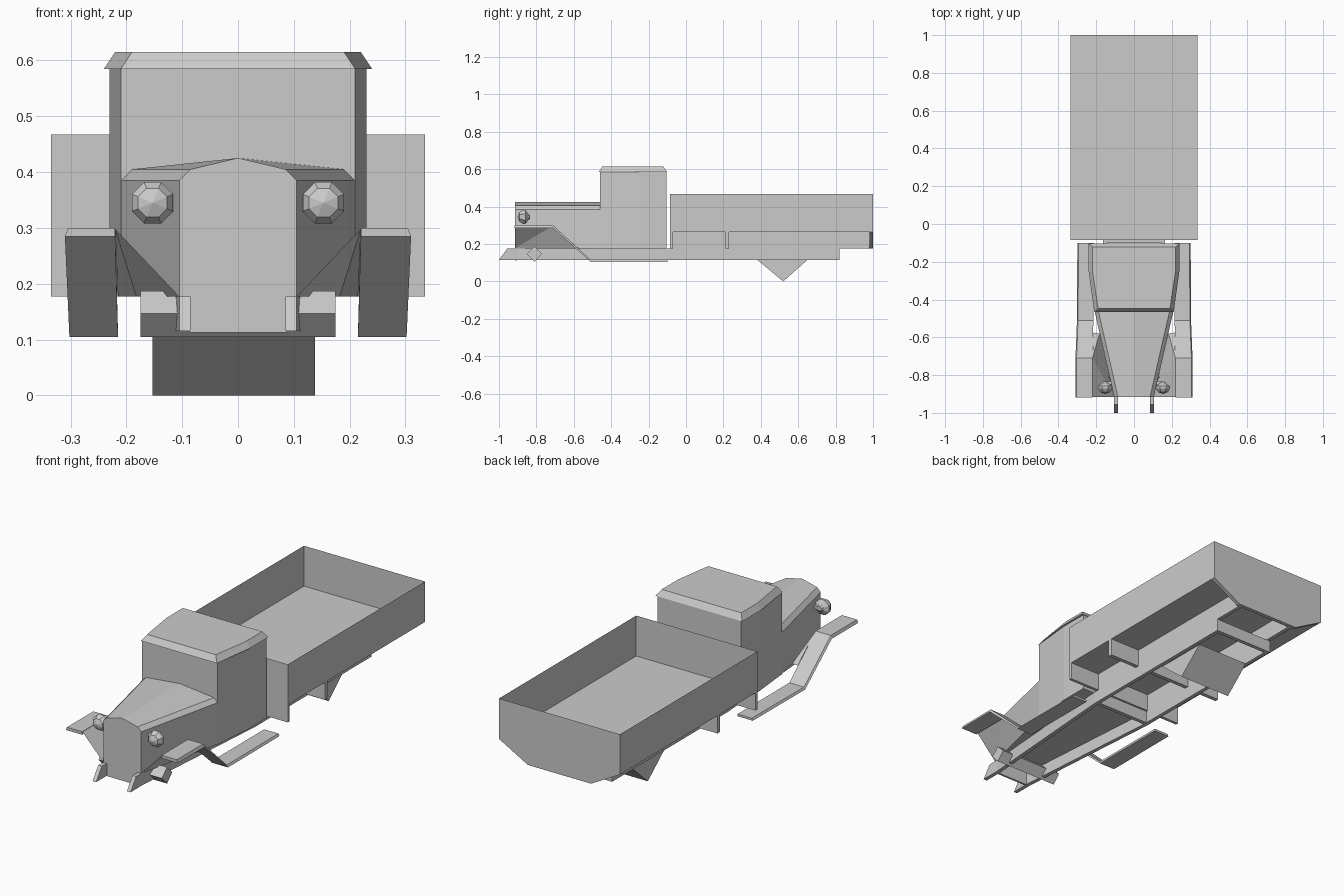
import bpy, bmesh
from math import cos, sin, pi

if "Cube" in bpy.data.objects:
    bpy.data.objects.remove(bpy.data.objects["Cube"])


def mesh(name, verts, faces, mirror=False):
    me = bpy.data.meshes.new(name)
    me.from_pydata(verts, [], faces)
    bm = bmesh.new()
    bm.from_mesh(me)
    bmesh.ops.recalc_face_normals(bm, faces=bm.faces)
    bm.to_mesh(me)
    bm.free()
    ob = bpy.data.objects.new(name, me)
    bpy.context.collection.objects.link(ob)
    if mirror:
        m = ob.modifiers.new("mirror", 'MIRROR')
        m.use_mirror_merge = False
    return ob


def loft(name, rings, mirror=False, caps=True):
    """Join equal-length closed rings of points with quads."""
    n = len(rings[0])
    verts = [p for r in rings for p in r]
    faces = [(k * n + i, k * n + (i + 1) % n, (k + 1) * n + (i + 1) % n, (k + 1) * n + i)
             for k in range(len(rings) - 1) for i in range(n)]
    if caps:
        faces += [tuple(range(n)), tuple(range((len(rings) - 1) * n, len(rings) * n))]
    return mesh(name, verts, faces, mirror)


def prism_x(name, profile, x0, x1, mirror=False):
    """Extrude a (y, z) profile from x0 to x1."""
    return loft(name, [[(x, y, z) for y, z in profile] for x in (x0, x1)], mirror)


def prism_y(name, profile, y0, y1):
    """Extrude an (x, z) profile from y0 to y1."""
    return loft(name, [[(x, y, z) for x, z in profile] for y in (y0, y1)])


def box(name, x0, x1, y0, y1, z0, z1, mirror=False):
    return prism_x(name, [(y0, z0), (y1, z0), (y1, z1), (y0, z1)], x0, x1, mirror)


def both_sides(half):
    """Complete a right half outline with its left mirror image."""
    return half + [(-x, v) for x, v in reversed(half)]


# Cargo bed: thin open tray
W, Y0, Y1, FLOOR, TOP = .335, -.085, 1.0, .265, .467
base = [(-W, Y0), (W, Y0), (W, Y1), (-W, Y1)]
mesh("cargo_bed", [(x, y, z) for z in (FLOOR, TOP) for x, y in base],
     [(0, 1, 2, 3)] + [(i, (i + 1) % 4, 4 + (i + 1) % 4, 4 + i) for i in range(4)])

# Cross beams and lengthwise sills under the bed
box("bed_front_beam", -W, W, Y0, -.07, .177, FLOOR)
box("bed_middle_beam", -W, W, .21, .23, .177, FLOOR)
prism_y("bed_tail_beam", both_sides([(.175, .177), (W, FLOOR)]), .98, Y1)
box("bed_sill", .145, .165, -.07, .98, .177, FLOOR, mirror=True)

# Chassis rails, narrowing to the front, with slanted tips
stations = [(-1, -.955, .105), (-.9, -.9, .105), (-.1, -.1, .165), (.82, .82, .165)]
loft("chassis_rail", [[(x - .02, yb, .115), (x, yb, .115), (x, yt, .177), (x - .02, yt, .177)]
                      for yb, yt, x in stations], mirror=True)
for name, y in (("chassis_mid_crossmember", -.1), ("chassis_rear_crossmember", .80)):
    box(name, -.16, .16, y, y + .02, .115, .177)

# Axles
prism_x("front_axle", [(-.852, .147), (-.81, .105), (-.77, .147), (-.81, .187)], -.175, .175)
prism_x("rear_axle_housing", [(.375, .12), (.52, 0), (.655, .12)], -.153, .138)

# Engine hood with ridged top, tapering to the grille
loft("hood", [[(x, y, z) for x, z in both_sides(
    [(w, .177), (w, .385), (w - s, .405), (.001, .425)])]
    for y, w, s in ((-.915, .105, .02), (-.455, .21, .02))])
box("grille_lower", -.087, .087, -.915, -.905, .113, .18)

# Cab, narrower at the windscreen
plan = both_sides([(.21, -.46), (.23, -.25), (.23, -.105)])
loft("cab", [[(x, y, z) for x, y in plan] for z in (.177, .585)])

# Roof cap with sloping rim
rim = both_sides([(.21, -.467), (.24, -.25), (.24, -.102)])
crown = both_sides([(.19, -.447), (.22, -.25), (.22, -.122)])
loft("cab_roof", [[(x, y, .585) for x, y in rim], [(x, y, .615) for x, y in crown]])

# Fender and running board as one folded strip
strip = [(-.918, .285, .300, .220, .310), (-.71, .285, .300, .220, .310),
         (-.51, .105, .116, .215, .302), (-.1, .105, .116, .215, .300)]
loft("fender_and_running_board",
     [[(xi, y, zb), (xo, y, zb), (xo - .006, y, zt), (xi, y, zt)]
      for y, zb, zt, xi, xo in strip], mirror=True)

# Sloping apron between fender and hood
mesh("fender_apron", [(.105, -.915, .177), (.22, -.915, .298), (.22, -.71, .298),
                      (.215, -.575, .177), (.182, -.58, .177)],
     [(0, 1, 2), (0, 2, 4), (2, 3, 4)], mirror=True)

# Headlights: eight-sided lathe with a bracket to the hood
lamp = [(-.9, .001), (-.89, .028), (-.872, .04), (-.858, .04), (-.845, .02), (-.835, .012)]
loft("headlight", [[(.153 + r * cos(pi / 8 + i * pi / 4), y, .345 + r * sin(pi / 8 + i * pi / 4))
                    for i in range(8)] for y, r in lamp], mirror=True)
box("headlight_bracket", .11, .16, -.85, -.835, .337, .353, mirror=True)
